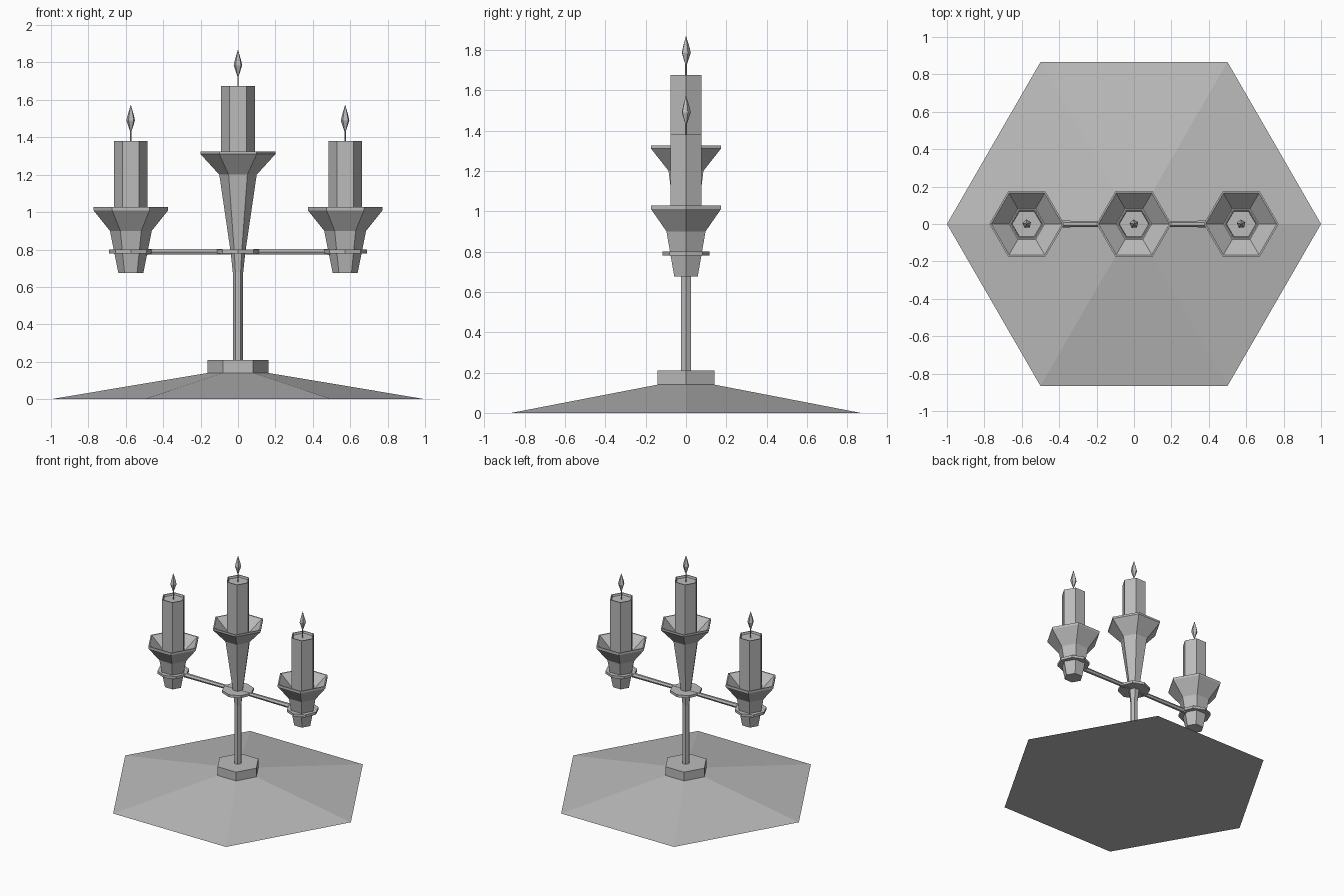
import bpy, bmesh, math
from mathutils import Vector

cube = bpy.data.objects.get("Cube")
if cube:
    bpy.data.objects.remove(cube)

grey = bpy.data.materials.new("plain_grey")
grey.use_nodes = True
grey.diffuse_color = (0.5, 0.5, 0.5, 1)
grey.node_tree.nodes["Principled BSDF"].inputs["Base Color"].default_value = (0.5, 0.5, 0.5, 1)


def lathe(name, profile, x=0, sides=6, turn=0):
    """Spin a (radius, height) profile around a vertical axis at x."""
    bm = bmesh.new()
    rings = []
    for r, z in profile:
        if r == 0:
            rings.append([bm.verts.new((x, 0, z))])
        else:
            angles = [turn + math.tau * i / sides for i in range(sides)]
            rings.append([bm.verts.new((x + r * math.cos(a), r * math.sin(a), z)) for a in angles])
    for low, high in zip(rings, rings[1:]):
        for i in range(sides):
            j = (i + 1) % sides
            corners = [low[i % len(low)], low[j % len(low)], high[j % len(high)], high[i % len(high)]]
            bm.faces.new(list(dict.fromkeys(corners)))
    for ring, flip in ((rings[0], True), (rings[-1], False)):
        if len(ring) > 1:
            bm.faces.new(ring[::-1] if flip else ring)
    return finish(name, bm)


def finish(name, bm):
    bmesh.ops.recalc_face_normals(bm, faces=bm.faces)
    mesh = bpy.data.meshes.new(name)
    bm.to_mesh(mesh)
    bm.free()
    mesh.materials.append(grey)
    obj = bpy.data.objects.new(name, mesh)
    bpy.context.collection.objects.link(obj)
    return obj


def candle(side, x, rim, top):
    """Candle with a slightly sunken top, a wick and a faceted flame."""
    lathe(side + "_candle", [(0.09, rim - 0.1), (0.09, top), (0.083, top), (0.078, top - 0.015)], x)
    lathe(side + "_wick", [(0.004, top - 0.02), (0.004, top + 0.06)], x, 4)
    lathe(side + "_flame", [(0, top + 0.04), (0.024, top + 0.11), (0.017, top + 0.14), (0, top + 0.195)],
          x, 5, 0.4)


def collar(side, x):
    lathe(side + "_collar", [(0.117, 0.78), (0.117, 0.8)], x, 8)


# Foot and stem
lathe("foot", [(1, 0), (0.163, 0.14)])
lathe("foot_block", [(0.163, 0.14), (0.163, 0.21)])
lathe("stem", [(0.028, 0.21), (0.028, 0.7)])

# Central holder with dished cup
lathe("middle_holder", [(0.028, 0.68), (0.04, 0.79), (0.1, 1.2), (0.2, 1.31), (0.2, 1.325),
                        (0.19, 1.325), (0.095, 1.24)])
collar("middle", 0)
candle("middle", 0, 1.325, 1.675)

# Side holders and arms
for side, s in (("left", 1), ("right", -1)):
    x = 0.573 * s
    lathe(side + "_holder", [(0.067, 0.675), (0.112, 0.9), (0.2, 1.01), (0.2, 1.027),
                             (0.19, 1.027), (0.095, 0.94)], x)
    collar(side, x)
    candle(side, x, 1.027, 1.38)
    bm = bmesh.new()
    bmesh.ops.create_cone(bm, cap_ends=True, segments=6, radius1=0.015, radius2=0.019, depth=0.57)
    bmesh.ops.rotate(bm, verts=bm.verts, matrix=Vector((0, 0, 1)).rotation_difference(Vector((s, 0, 0))).to_matrix())
    bmesh.ops.translate(bm, verts=bm.verts, vec=(0.285 * s, 0, 0.788))
    finish(side + "_arm", bm)
